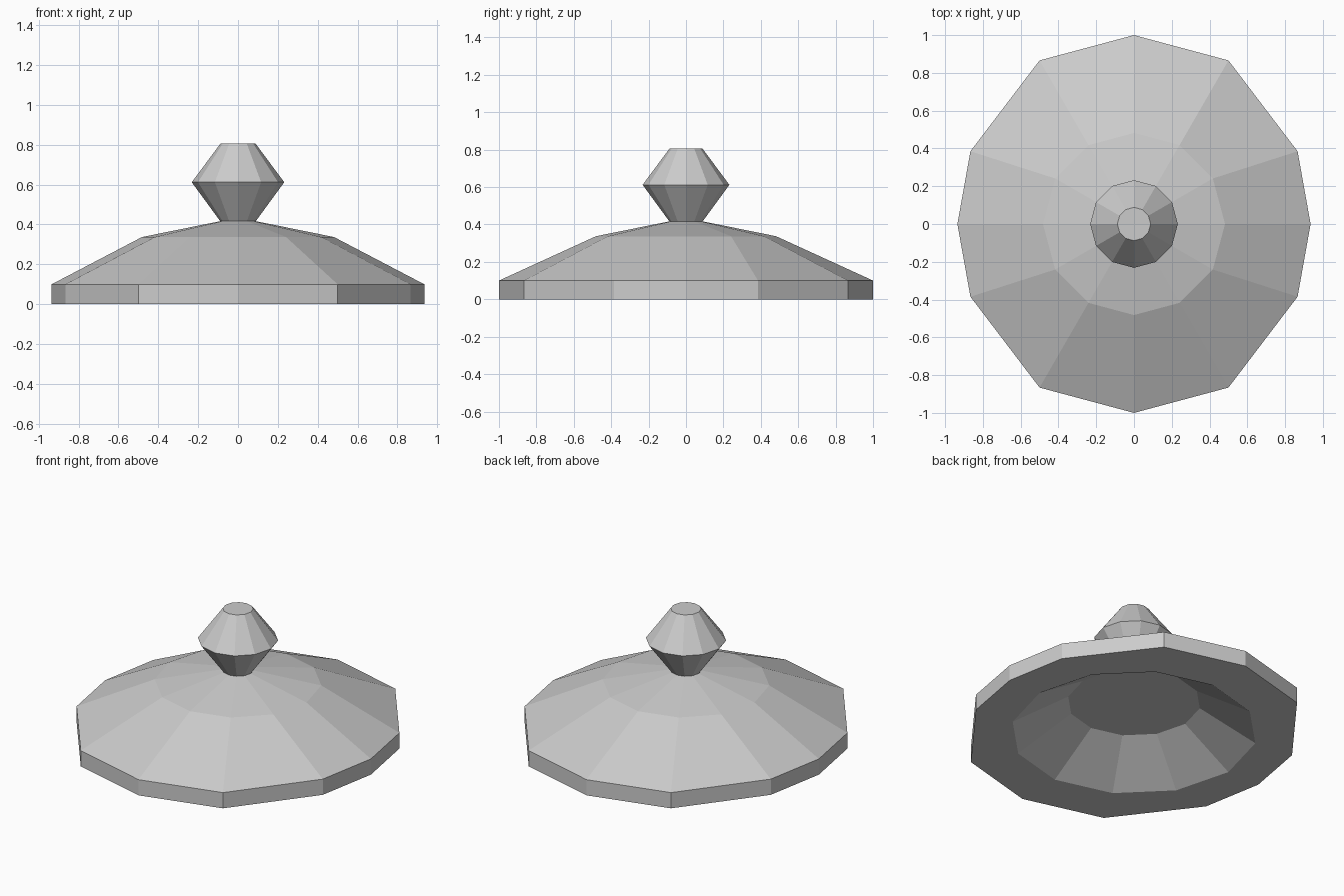
import bpy
import bmesh
from math import sin, cos, pi

SIDES = 12

cube = bpy.data.objects.get("Cube")
if cube:
    bpy.data.objects.remove(cube, do_unlink=True)

grey = bpy.data.materials.new("plain grey")
grey.use_nodes = True
colour = (0.6, 0.6, 0.6, 1)
grey.diffuse_color = colour
grey.node_tree.nodes["Principled BSDF"].inputs["Base Color"].default_value = colour


def ring_point(radius, i, squash):
    """Point on a twelve-sided ring; squash pulls in the left and right ends."""
    a = 2 * pi * i / SIDES
    x, y = radius * cos(a), radius * sin(a)
    if squash and abs(y) < 0.1:
        x *= 0.935
    elif squash and abs(y) < 0.6:
        y *= 0.77
    return x, y


def lathe(name, profile):
    """Flat-sided solid from (radius, height, squash) rings, capped at both ends."""
    bm = bmesh.new()
    rings = []
    for radius, z, squash in profile:
        rings.append([bm.verts.new((*ring_point(radius, i, squash), z))
                      for i in range(SIDES)])
    for low, high in zip(rings, rings[1:]):
        for i in range(SIDES):
            j = (i + 1) % SIDES
            bm.faces.new((low[i], low[j], high[j], high[i]))
    bm.faces.new(rings[0][::-1])
    bm.faces.new(rings[-1])
    bmesh.ops.recalc_face_normals(bm, faces=bm.faces)
    mesh = bpy.data.meshes.new(name)
    bm.to_mesh(mesh)
    bm.free()
    mesh.materials.append(grey)
    obj = bpy.data.objects.new(name, mesh)
    bpy.context.collection.objects.link(obj)
    return obj


# Lid: hollow underside, flat bottom rim, upright edge, two-step dome
lathe("lid", [
    (0.385, 0.20, False),
    (0.71, 0.0, False),
    (1.0, 0.0, True),
    (1.0, 0.10, True),
    (0.482, 0.337, False),
    (0.088, 0.417, False),
])

# Knob: two cones meeting at a wide waist
lathe("knob", [
    (0.088, 0.415, False),
    (0.232, 0.612, False),
    (0.088, 0.806, False),
])
